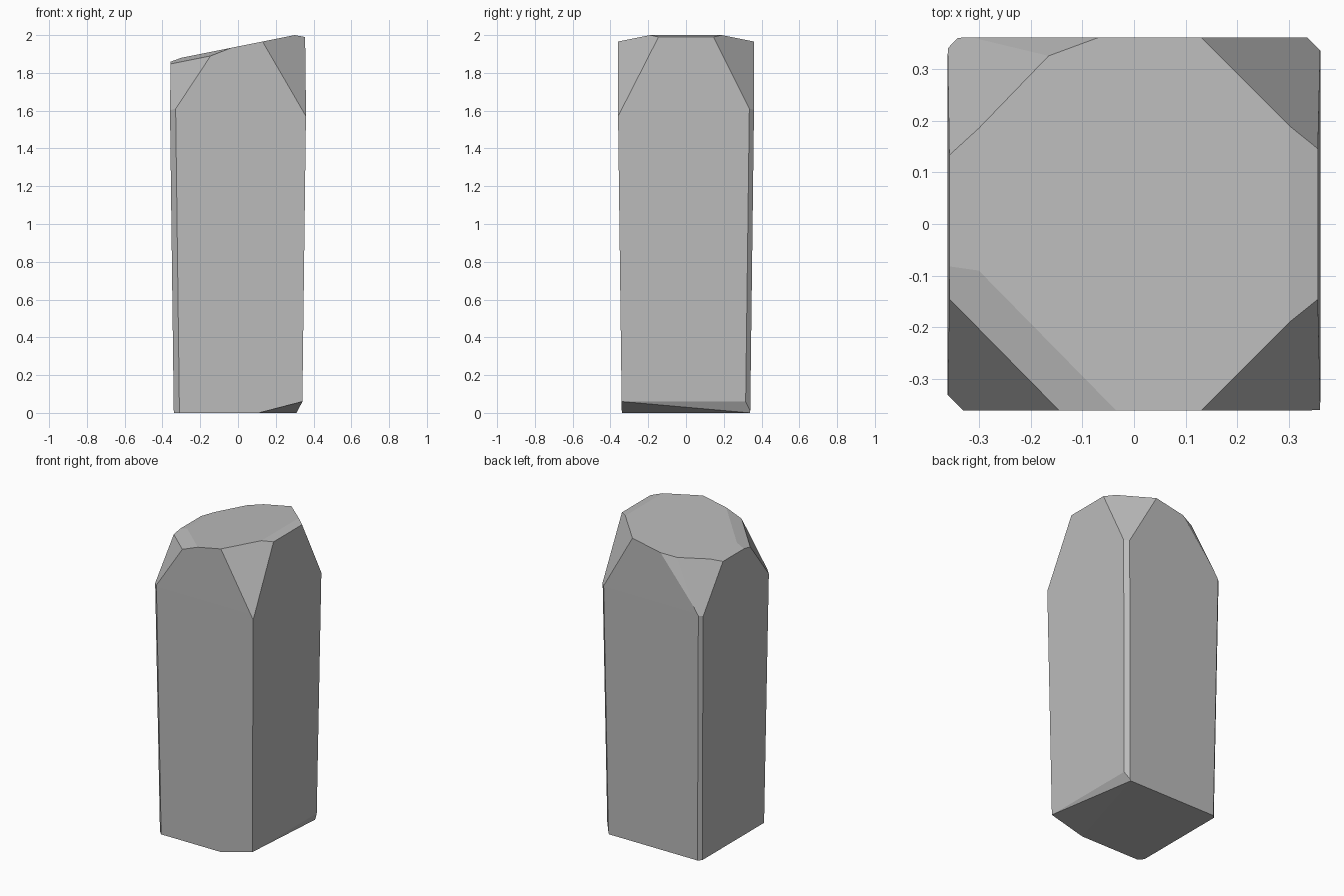
import bpy
import bmesh
from mathutils import Vector

cube = bpy.data.objects.get("Cube")
if cube:
    bpy.data.objects.remove(cube, do_unlink=True)

# Stone colour
stone = bpy.data.materials.new("stone grey")
stone.use_nodes = True
grey = (0.5, 0.5, 0.5, 1)
stone.diffuse_color = grey
stone.node_tree.nodes["Principled BSDF"].inputs["Base Color"].default_value = grey

bm = bmesh.new()
centre = Vector((0, 0, 1))


def section(half_x, half_y, z):
    """Rectangular ring of vertices."""
    corners = ((-1, -1), (1, -1), (1, 1), (-1, 1))
    return [bm.verts.new((half_x * x, half_y * y, z)) for x, y in corners]


def slice_off(a, b, c):
    """Cut along the plane through three points, keep the middle and cap it."""
    a, b, c = Vector(a), Vector(b), Vector(c)
    normal = (b - a).cross(c - a).normalized()
    if normal.dot(centre - a) > 0:
        normal.negate()
    geometry = bm.verts[:] + bm.edges[:] + bm.faces[:]
    bmesh.ops.bisect_plane(bm, geom=geometry, dist=1e-5, plane_co=a,
                           plane_no=normal, clear_outer=True)
    rim = [e for e in bm.edges if e.is_boundary]
    if rim:
        bmesh.ops.holes_fill(bm, edges=rim, sides=0)


def chamfer(sx, sy, width):
    """Narrow flat down one upright corner, following the taper."""
    top, foot = 0.36, 0.34
    slice_off((sx * top, sy * (top - width), 1.6),
              (sx * (top - width), sy * top, 1.6),
              (sx * (foot - width), sy * foot, 0))


# Tapered shaft
rings = [section(0.34, 0.34, 0), section(0.36, 0.36, 1.6), section(0.354, 0.36, 2.1)]
for low, high in zip(rings, rings[1:]):
    for i in range(4):
        j = (i + 1) % 4
        bm.faces.new((low[i], low[j], high[j], high[i]))
bm.faces.new(rings[0][::-1])
bm.faces.new(rings[-1])

# Upright corners
chamfer(-1, -1, 0.03)
chamfer(-1, 1, 0.02)
chamfer(1, 1, 0.025)

# Sloping top and its two softened ends
for inner, outer in (((0.3, 2.0), (0.355, 1.99)), ((-0.3, 1.88), (-0.355, 1.86)),
                     ((0.3, 2.0), (-0.3, 1.88))):
    slice_off((inner[0], -1, inner[1]), (inner[0], 1, inner[1]), (outer[0], 0, outer[1]))

# Steep shoulder cuts
for side, tip_y, tip_z in ((-1, 0.36, 1.57), (1, 0.335, 1.61)):
    slice_off((0.13, side * 0.36, 1.966), (0.3, side * 0.19, 2.0), (0.36, side * tip_y, tip_z))
slice_off((-0.305, -0.085, 1.879), (-0.035, -0.36, 1.933), (-0.145, -0.36, 1.89))
slice_off((-0.355, -0.145, 1.85), (-0.145, -0.36, 1.89), (-0.33, -0.36, 1.61))
slice_off((-0.3, 0.185, 1.88), (-0.165, 0.325, 1.907), (-0.36, 0.34, 1.585))
slice_off((-0.165, 0.325, 1.907), (-0.07, 0.36, 1.926), (-0.34, 0.36, 1.6))

# Undercut foot
front, back = (0.341, -0.34, 0.06), (0.31, 0.34, 0)
slice_off(front, back, (0.11, -0.34, 0))
slice_off(front, back, (0.341, 0.315, 0.06))

bmesh.ops.recalc_face_normals(bm, faces=bm.faces[:])
mesh = bpy.data.meshes.new("stone_pillar")
bm.to_mesh(mesh)
bm.free()
mesh.materials.append(stone)
pillar = bpy.data.objects.new("stone_pillar", mesh)
bpy.context.collection.objects.link(pillar)
